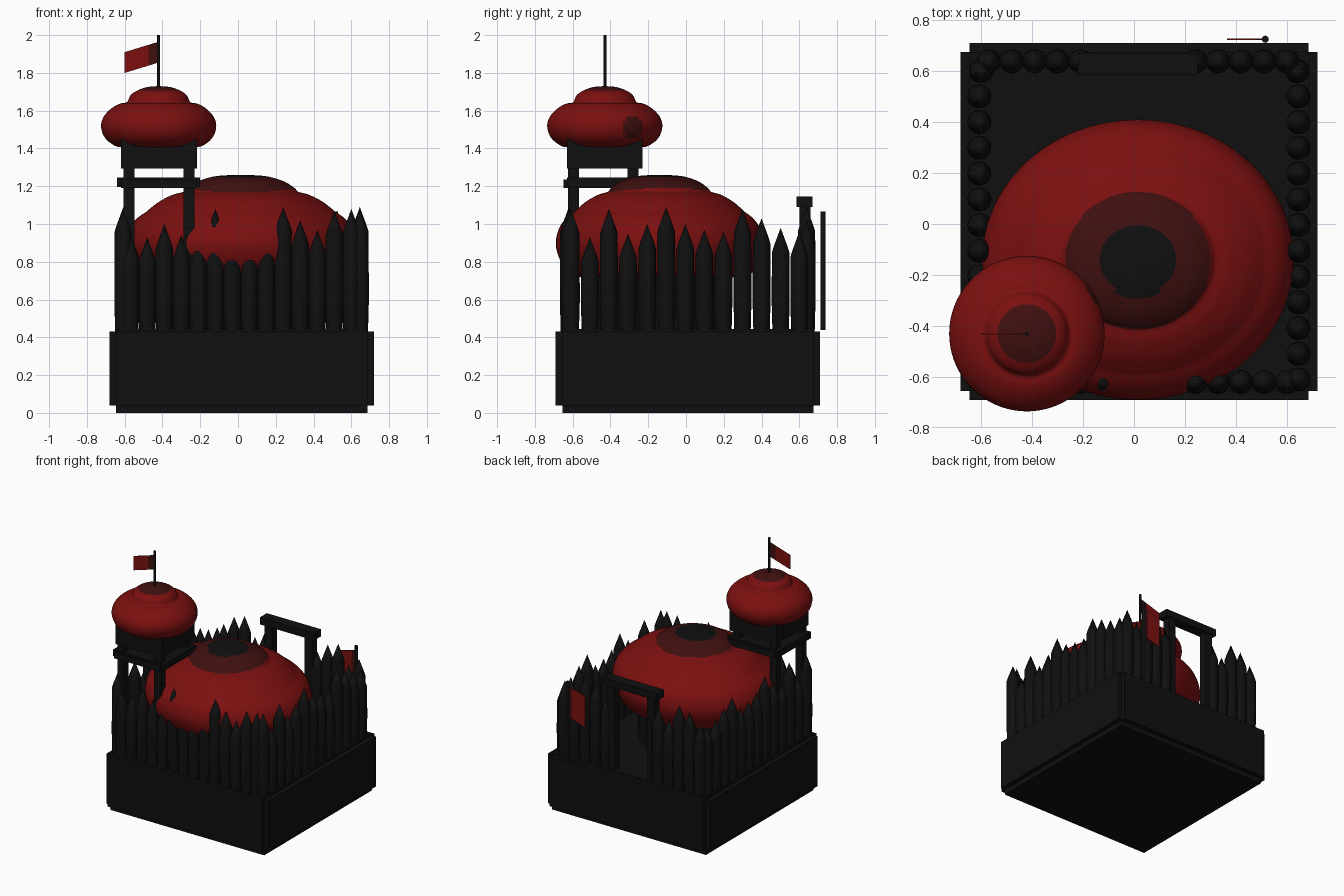
import bpy, bmesh, math
from mathutils import Vector, Matrix

cube = bpy.data.objects.get("Cube")
if cube:
    bpy.data.objects.remove(cube, do_unlink=True)


def material(name, color):
    m = bpy.data.materials.new(name)
    m.use_nodes = True
    m.diffuse_color = (*color, 1)
    bsdf = next(n for n in m.node_tree.nodes if n.type == 'BSDF_PRINCIPLED')
    bsdf.inputs["Base Color"].default_value = (*color, 1)
    return m


BLACK = material("charred black", (0.005, 0.005, 0.005))
RED = material("deep red", (0.2, 0.005, 0.005))
DARK = material("dark red", (0.05, 0.005, 0.005))


def finish(name, bm, mats, smooth=True):
    bmesh.ops.recalc_face_normals(bm, faces=bm.faces)
    mesh = bpy.data.meshes.new(name)
    bm.to_mesh(mesh)
    bm.free()
    for m in mats:
        mesh.materials.append(m)
    ob = bpy.data.objects.new(name, mesh)
    bpy.context.collection.objects.link(ob)
    if smooth:
        bpy.ops.object.select_all(action='DESELECT')
        ob.select_set(True)
        bpy.context.view_layer.objects.active = ob
        bpy.ops.object.shade_smooth_by_angle(angle=math.radians(35))
    return ob


def add_box(bm, lo, hi):
    lo, hi = Vector(lo), Vector(hi)
    mat = Matrix.Translation((lo + hi) / 2) @ Matrix.Diagonal((*(hi - lo), 1))
    bmesh.ops.create_cube(bm, size=1, matrix=mat)


def boxes(name, spans, mat=BLACK):
    bm = bmesh.new()
    for lo, hi in spans:
        add_box(bm, lo, hi)
    return finish(name, bm, [mat], False)


def add_lathe(bm, profile, center, segments, y_scale=1):
    rings = []
    for r, z in profile:
        if r < 1e-5:
            rings.append([bm.verts.new((center[0], center[1], z))] * segments)
            continue
        rings.append([bm.verts.new((center[0] + r * math.cos(a),
                                    center[1] + r * y_scale * math.sin(a), z))
                      for a in (math.tau * i / segments for i in range(segments))])
    for a, b in zip(rings, rings[1:]):
        for i in range(segments):
            j = (i + 1) % segments
            bm.faces.new(list(dict.fromkeys((a[i], a[j], b[j], b[i]))))


def refine(points, steps=4):
    """Smooth a profile with a Catmull-Rom spline."""
    pts = [Vector(p) for p in points]
    pts = [pts[0]] + pts + [pts[-1]]
    out = []
    for a, b, c, d in zip(pts, pts[1:], pts[2:], pts[3:]):
        for s in range(steps):
            t = s / steps
            p = 0.5 * (2 * b + (c - a) * t + (2 * a - 5 * b + 4 * c - d) * t ** 2
                       + (3 * b - a - 3 * c + d) * t ** 3)
            out.append((max(p.x, 0), p.y))
    return out + [tuple(points[-1])]


def rod(name, center, bottom, top, radius):
    bm = bmesh.new()
    add_lathe(bm, [(0, bottom), (radius, bottom), (radius, top), (0, top)], center, 12)
    return finish(name, bm, [BLACK])


# Plinth with notched edges
n = 0.035
X0, X1, Y0, Y1, TOP = -0.68, 0.72, -0.69, 0.71, 0.43
boxes("plinth", [
    ((X0, Y0 + n, 0.04), (X1, Y1 - n, TOP)),
    ((X0 + n, Y0, 0.04), (X1 - n, Y1, TOP)),
    ((X0 + n, Y0 + n, 0), (X1 - n, Y1 - n, TOP + 0.015)),
])


# Palisade rows of pointed stakes
def stake_row(name, places, tips):
    bm = bmesh.new()
    for i, place in enumerate(places):
        tip = tips[i % len(tips)]
        neck = tip - 0.13
        add_lathe(bm, [(0, 0.42), (0.043, 0.42), (0.048, 0.6), (0.046, neck),
                       (0.035, neck + 0.035), (0, tip)], place, 12)
    finish(name, bm, [BLACK])


step = 0.09
stake_row("front_stakes", [(-0.57 + step * i, -0.62) for i in range(14)],
          [0.95, 0.93, 1.0, 0.94, 0.92, 1.08, 1.04, 0.97, 1.03, 1.09, 1.02, 0.97, 1.07, 1.08])
stake_row("back_stakes", [(-0.57 + step * i, 0.638) for i in range(14) if not 4 < i < 9],
          [0.98, 1.06, 1.09, 0.95, 1.02])
side_tips = [1.08, 0.93, 1.08, 0.95, 1.0, 1.09, 1.0, 0.97, 0.96, 1.08, 1.03, 0.98]
for name, x in (("right_stakes", -0.607), ("left_stakes", 0.645)):
    stake_row(name, [(x, -0.61 + 0.101 * i) for i in range(12)], side_tips)
stake_row("corner_stakes", [(-0.6, 0.6), (0.64, 0.6)], [0.96])

# Gate in the back wall
boxes("gate", [
    ((-0.19, 0.6, TOP), (-0.125, 0.66, 1.1)),
    ((0.155, 0.6, TOP), (0.22, 0.66, 1.1)),
    ((-0.22, 0.585, 1.09), (0.25, 0.67, 1.145)),
])

# Round hut under the large domed roof
bm = bmesh.new()
add_lathe(bm, [(0, TOP), (0.42, TOP), (0.42, 0.8), (0, 0.8)], (0.015, -0.14), 48, 0.9)
finish("hut_wall", bm, [BLACK])

bm = bmesh.new()
add_lathe(bm, refine([(0, 1.26), (0.075, 1.258), (0.15, 1.25), (0.23, 1.225), (0.285, 1.19),
                      (0.305, 1.17), (0.36, 1.155), (0.43, 1.12), (0.485, 1.078),
                      (0.5, 1.065), (0.55, 1.03), (0.59, 0.98), (0.61, 0.91), (0.602, 0.85),
                      (0.565, 0.78), (0.48, 0.72), (0, 0.72)]),
          (0.015, -0.14), 96, 0.9)
for f in bm.faces:
    c = f.calc_center_median()
    r = math.hypot(c.x - 0.015, (c.y + 0.145) / 0.95)
    f.material_index = 0
    if c.z > 1.1:
        f.material_index = 2 if r < 0.15 else 1 if r < 0.285 else 0
finish("hut_roof", bm, [RED, DARK, BLACK])

# Watchtower legs, platform and cabin
TX, TY = -0.42, -0.43
legs = []
for x in (-0.578, -0.26):
    for y in (-0.595, -0.28):
        legs.append(((x - 0.029, y - 0.029, TOP), (x + 0.029, y + 0.029, 1.35)))
boxes("tower_legs", legs)
boxes("tower_platform", [
    ((-0.64, -0.63, 1.195), (-0.2, -0.23, 1.245)),
    ((-0.62, -0.648, 1.19), (-0.22, -0.215, 1.235)),
])
boxes("tower_cabin", [((-0.62, -0.63, 1.295), (-0.217, -0.23, 1.45))])

# Watchtower roof with a dark crown and one dark round patch
bm = bmesh.new()
add_lathe(bm, refine([(0, 1.73), (0.06, 1.725), (0.115, 1.706), (0.15, 1.68), (0.168, 1.645),
                      (0.205, 1.637), (0.25, 1.612), (0.29, 1.57), (0.305, 1.52),
                      (0.29, 1.465), (0.25, 1.425), (0.19, 1.405), (0, 1.405)]),
          (TX, TY), 96)
patch = Vector((-0.16, -0.28, 1.51))
for f in bm.faces:
    c = f.calc_center_median()
    crown = c.z > 1.6 and math.hypot(c.x - TX, c.y - TY) < 0.115
    f.material_index = 1 if crown or (c - patch).length < 0.062 else 0
finish("tower_roof", bm, [RED, DARK])


# Poles and flags
def flag(name, y, hoist_x, fly_x, bottom, top, drop, dark_to):
    bm = bmesh.new()
    columns = []
    for x in (hoist_x, dark_to, fly_x):
        d = drop * (x - hoist_x) / (fly_x - hoist_x)
        columns.append([bm.verts.new((x, y + s, z - d))
                        for s, z in ((-0.003, bottom), (0.003, bottom),
                                     (0.003, top), (-0.003, top))])
    for k, (a, b) in enumerate(zip(columns, columns[1:])):
        for i in range(4):
            j = (i + 1) % 4
            bm.faces.new((a[i], a[j], b[j], b[i])).material_index = 1 - k
    bm.faces.new(columns[0]).material_index = 1
    bm.faces.new(columns[-1])
    finish(name, bm, [RED, DARK], False)


rod("tower_flagpole", (TX, TY), 1.7, 2.0, 0.008)
flag("tower_flag", TY, TX, -0.6, 1.855, 1.965, 0.055, -0.475)
rod("banner_pole", (0.515, 0.725), 0.44, 1.065, 0.014)
flag("gate_banner", 0.725, 0.51, 0.365, 0.79, 1.03, 0.04, 0.475)
